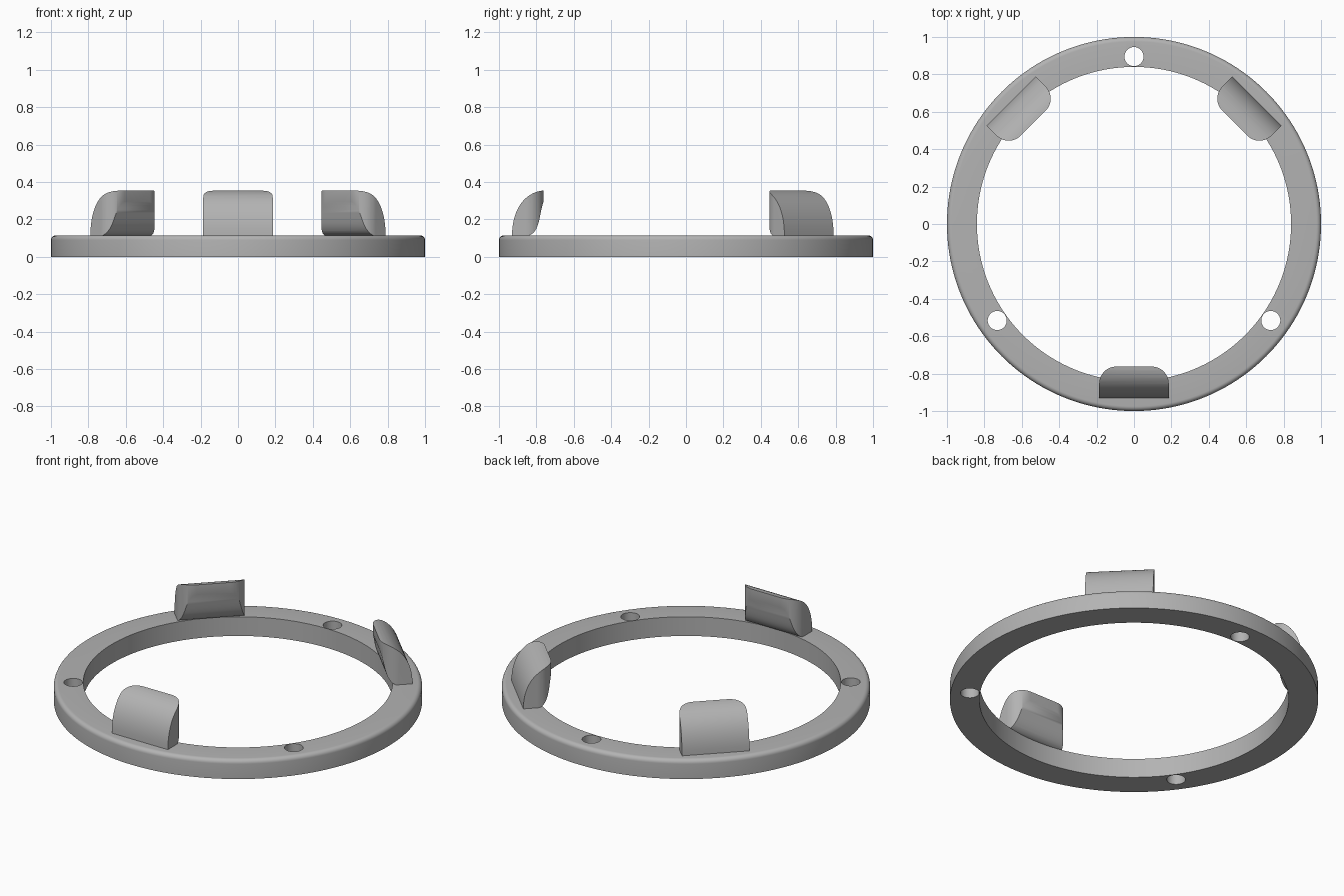
import bpy, bmesh, math
from mathutils import Matrix, Vector

if "Cube" in bpy.data.objects:
    bpy.data.objects.remove(bpy.data.objects["Cube"], do_unlink=True)

grey = bpy.data.materials.new("plain grey")
grey.use_nodes = True
colour = (0.45, 0.45, 0.45, 1)
grey.diffuse_color = colour
grey.node_tree.nodes["Principled BSDF"].inputs["Base Color"].default_value = colour

RING_TOP = 0.115


def finish(bm, name):
    """Turn a bmesh into a grey object with consistent normals."""
    bmesh.ops.recalc_face_normals(bm, faces=bm.faces)
    mesh = bpy.data.meshes.new(name)
    bm.to_mesh(mesh)
    bm.free()
    mesh.materials.append(grey)
    obj = bpy.data.objects.new(name, mesh)
    bpy.context.collection.objects.link(obj)
    return obj


def prism(name, points, offset):
    """Extrude a closed outline of 3D points along an offset."""
    bm = bmesh.new()
    face = bm.faces.new([bm.verts.new(p) for p in points])
    result = bmesh.ops.extrude_face_region(bm, geom=[face], use_keep_orig=True)
    moved = [v for v in result["geom"] if isinstance(v, bmesh.types.BMVert)]
    bmesh.ops.translate(bm, verts=moved, vec=offset)
    return finish(bm, name)


def activate(obj):
    bpy.ops.object.select_all(action="DESELECT")
    obj.select_set(True)
    bpy.context.view_layer.objects.active = obj


def cut(obj, cutter, operation):
    activate(obj)
    mod = obj.modifiers.new("cut", "BOOLEAN")
    mod.operation, mod.solver, mod.object = operation, "EXACT", cutter
    bpy.ops.object.modifier_apply(modifier=mod.name)
    bpy.data.objects.remove(cutter, do_unlink=True)


def smooth(obj):
    activate(obj)
    bpy.ops.object.shade_smooth_by_angle(angle=math.radians(30))


def arc(cx, cy, r, start, end, steps):
    angles = [math.radians(start + (end - start) * i / steps) for i in range(steps + 1)]
    return [(cx + r * math.cos(a), cy + r * math.sin(a)) for a in angles]


def bezier(a, b, c, d, steps=14):
    a, b, c, d = map(Vector, (a, b, c, d))
    out = []
    for i in range(steps + 1):
        t = i / steps
        s = 1 - t
        out.append(tuple(a * s**3 + b * 3 * s * s * t + c * 3 * s * t * t + d * t**3))
    return out


# Ring: revolved section with a rounded upper outer edge
FILLET = 0.025
section = [(0.84, 0), (1, 0)]
section += arc(1 - FILLET, RING_TOP - FILLET, FILLET, 0, 90, 6)
section += [(0.84, RING_TOP)]
bm = bmesh.new()
STEPS = 160
rows = []
for i in range(STEPS):
    turn = Matrix.Rotation(2 * math.pi * i / STEPS, 3, "Z")
    rows.append([bm.verts.new(turn @ Vector((r, 0, z))) for r, z in section])
for i, row in enumerate(rows):
    following = rows[(i + 1) % STEPS]
    for j in range(len(section)):
        k = (j + 1) % len(section)
        bm.faces.new((row[j], following[j], following[k], row[k]))
ring = finish(bm, "ring")

# Three through holes
for degrees in (90, -35.2, 215.2):
    a = math.radians(degrees)
    circle = arc(0.895 * math.cos(a), 0.895 * math.sin(a), 0.051, 0, 360, 40)[:-1]
    hole = prism("hole_cutter", [(x, y, -0.1) for x, y in circle], (0, 0, 0.4))
    cut(ring, hole, "DIFFERENCE")
smooth(ring)

# Clips: hooked side profile trimmed by a plan with rounded inner corners
HALF, TIP, BACK, ROUND = 0.186, -0.762, -0.93, 0.092
outer = bezier((BACK, RING_TOP), (BACK, 0.25), (-0.865, 0.345), (TIP, 0.355))
inner = bezier((TIP, 0.295), (-0.785, 0.23), (-0.78, 0.135), (-0.838, RING_TOP))
plan = [(-HALF, -1), (HALF, -1)]
plan += arc(HALF - ROUND, TIP - ROUND, ROUND, 0, 90, 12)
plan += arc(ROUND - HALF, TIP - ROUND, ROUND, 90, 180, 12)

for name, degrees in (("front_clip", 0), ("back_left_clip", 135), ("back_right_clip", 225)):
    clip = prism(name, [(-0.3, y, z) for y, z in outer + inner], (0.6, 0, 0))
    trim = prism("clip_trim", [(x, y, 0) for x, y in plan], (0, 0, 0.6))
    cut(clip, trim, "INTERSECT")
    clip.data.transform(Matrix.Rotation(math.radians(degrees), 4, "Z"))
    smooth(clip)
